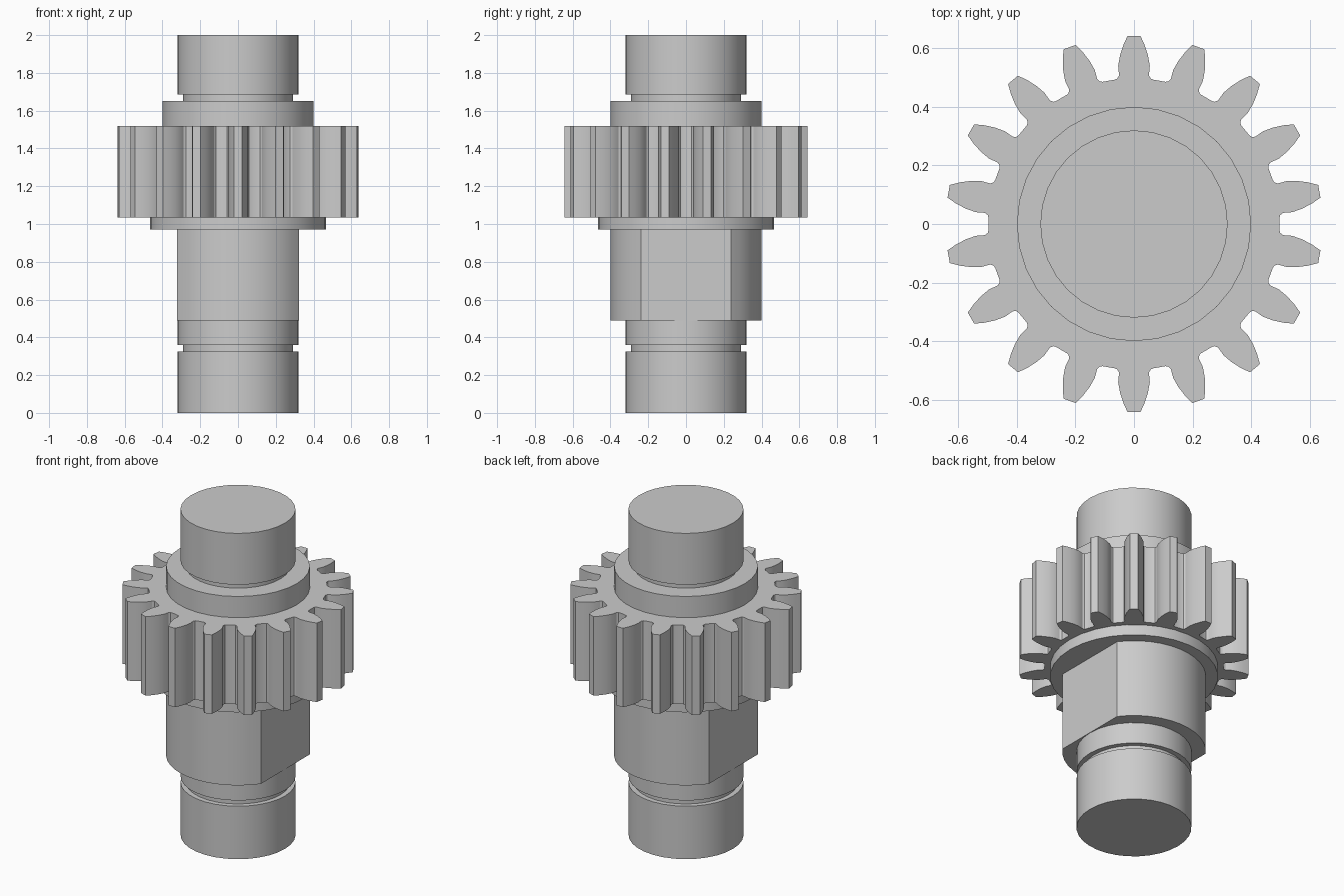
import bpy, bmesh, math

cube = bpy.data.objects.get("Cube")
if cube:
    bpy.data.objects.remove(cube, do_unlink=True)

STEEL = (0.6, 0.6, 0.6, 1.0)
steel = bpy.data.materials.new("grey steel")
steel.use_nodes = True
steel.diffuse_color = STEEL
steel.node_tree.nodes["Principled BSDF"].inputs["Base Color"].default_value = STEEL


def circle(r, n=32):
    return [(r * math.cos(2 * math.pi * i / n), r * math.sin(2 * math.pi * i / n))
            for i in range(n)]


def flatted_circle(r, flat, n=12):
    """Circle cut by two parallel flats at x = +-flat."""
    a = math.acos(flat / r)
    arc = [a + (math.pi - 2 * a) * i / n for i in range(n + 1)]
    return [(r * math.cos(t + s), r * math.sin(t + s)) for s in (0, math.pi) for t in arc]


def gear_outline(teeth):
    """Half a tooth as (half width, height), mirrored and repeated."""
    half = [(0.066, 0.493), (0.057, 0.497), (0.051, 0.508), (0.054, 0.54),
            (0.048, 0.575), (0.037, 0.61), (0.022, 0.643)]
    tooth = half + [(-x, y) for x, y in reversed(half)]
    pts = []
    for i in range(teeth):
        c, s = math.cos(2 * math.pi * i / teeth), math.sin(2 * math.pi * i / teeth)
        pts += [(x * c - y * s, x * s + y * c) for x, y in tooth]
    return pts


def part(name, outline, z0, z1, below=None, above=None):
    """Extruded outline. Each end is capped around the neighbouring outline:
    None = full cap, "open" = covered by a wider neighbour."""
    bm = bmesh.new()
    n = len(outline)
    lo = [bm.verts.new((x, y, z0)) for x, y in outline]
    hi = [bm.verts.new((x, y, z1)) for x, y in outline]
    for i in range(n):
        j = (i + 1) % n
        bm.faces.new((lo[i], lo[j], hi[j], hi[i]))
    for ring, z, hole, up in ((lo, z0, below, -1), (hi, z1, above, 1)):
        if hole == "open":
            continue
        if hole is None:
            caps = [bm.faces.new(ring)]
        else:
            inner = [bm.verts.new((x, y, z)) for x, y in hole]
            edges = []
            for loop in (ring, inner):
                for a, b in zip(loop, loop[1:] + loop[:1]):
                    edges.append(bm.edges.get((a, b)) or bm.edges.new((a, b)))
            res = bmesh.ops.triangle_fill(bm, edges=edges, use_beauty=True,
                                          use_dissolve=False, normal=(0, 0, up))
            caps = [g for g in res["geom"] if isinstance(g, bmesh.types.BMFace)]
        for f in caps:
            f.normal_update()
            if f.normal.z * up < 0:
                f.normal_flip()
    mesh = bpy.data.meshes.new(name)
    bm.to_mesh(mesh)
    bm.free()
    mesh.materials.append(steel)
    ob = bpy.data.objects.new(name, mesh)
    bpy.context.collection.objects.link(ob)
    return ob


shaft, groove = circle(0.32), circle(0.29)
collar, flange = circle(0.40), circle(0.467)
block = flatted_circle(0.40, 0.322)
gear = gear_outline(18)

# Stack from the bottom up: name, outline, lower and upper height, neighbours
parts = [
    part("lower_journal", shaft, 0.0, 0.325, None, groove),
    part("lower_groove", groove, 0.325, 0.36, "open", "open"),
    part("lower_shaft", shaft, 0.36, 0.49, groove, "open"),
    part("flatted_block", block, 0.49, 0.97, shaft, "open"),
    part("flange", flange, 0.97, 1.035, block, "open"),
    part("gear", gear, 1.035, 1.52, flange, collar),
    part("upper_collar", collar, 1.52, 1.65, "open", groove),
    part("upper_groove", groove, 1.65, 1.685, "open", "open"),
    part("upper_journal", shaft, 1.685, 2.0, groove, None),
]

# Smooth round walls, crisp edges
bpy.ops.object.select_all(action='DESELECT')
for ob in parts:
    ob.select_set(True)
bpy.context.view_layer.objects.active = parts[0]
bpy.ops.object.shade_smooth_by_angle(angle=math.radians(30))
